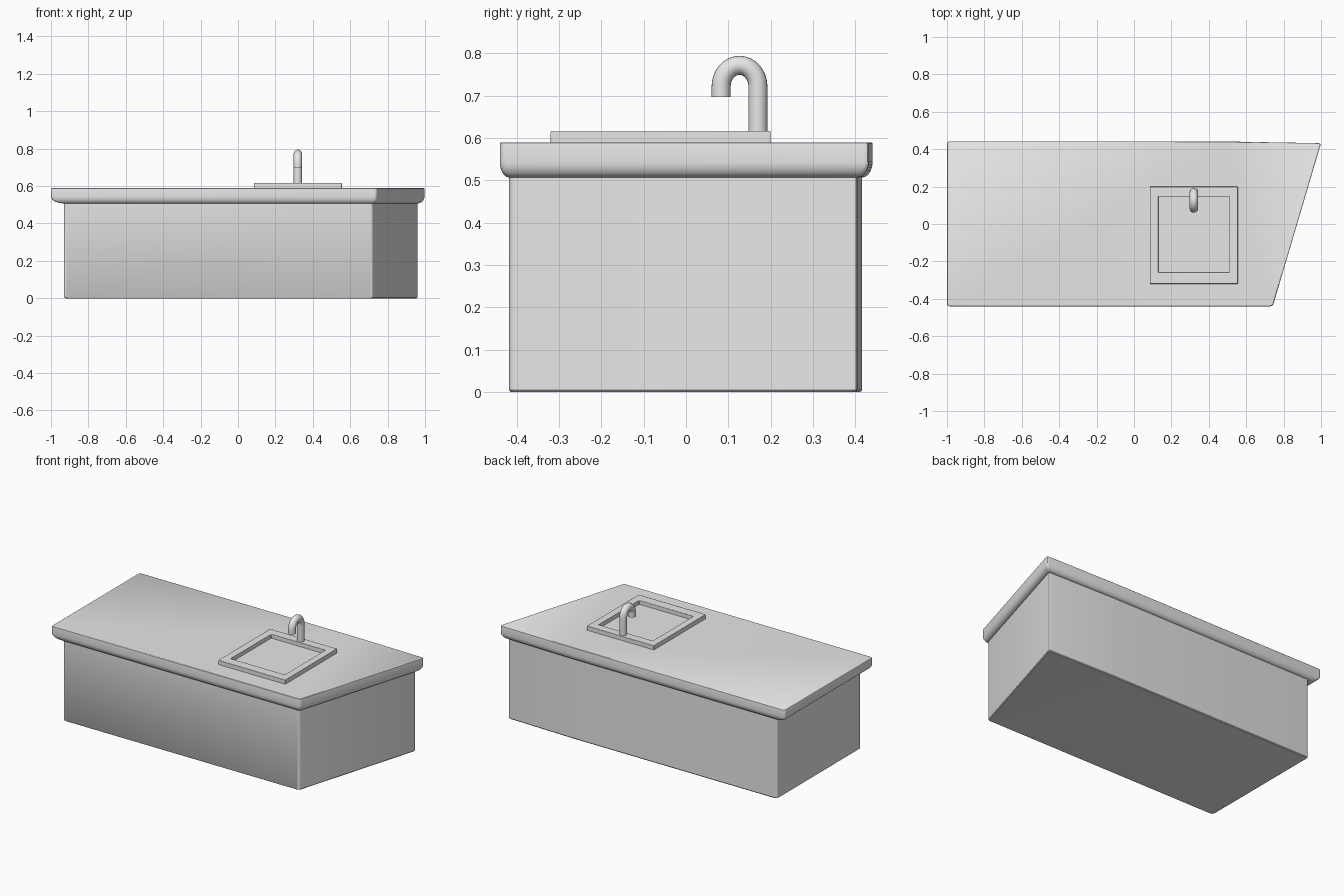
import bpy, bmesh, math
from mathutils import Vector

cube = bpy.data.objects.get("Cube")
if cube:
    bpy.data.objects.remove(cube, do_unlink=True)

grey = bpy.data.materials.new("light grey")
grey.use_nodes = True
grey.diffuse_color = (0.8, 0.8, 0.8, 1)
for node in grey.node_tree.nodes:
    if node.type == 'BSDF_PRINCIPLED':
        node.inputs["Base Color"].default_value = (0.8, 0.8, 0.8, 1)


def rounded(corners, radius, steps=4):
    """Outline with every corner replaced by a small curve."""
    pts = [Vector(c) for c in corners]
    out = []
    for i, p in enumerate(pts):
        a = p + (pts[i - 1] - p).normalized() * radius
        b = p + (pts[(i + 1) % len(pts)] - p).normalized() * radius
        for k in range(steps + 1):
            t = k / steps
            out.append(a * (1 - t) ** 2 + p * 2 * t * (1 - t) + b * t ** 2)
    return out


def finish(obj, angle=35):
    obj.data.materials.append(grey)
    bpy.ops.object.select_all(action='DESELECT')
    obj.select_set(True)
    bpy.context.view_layer.objects.active = obj
    bpy.ops.object.shade_smooth_by_angle(angle=math.radians(angle))


def loft(name, rings, closed=False):
    """Skin a stack of rings; cap the ends, or join last ring to first."""
    bm = bmesh.new()
    loops = [[bm.verts.new(p) for p in ring] for ring in rings]
    pairs = list(zip(loops, loops[1:]))
    if closed:
        pairs.append((loops[-1], loops[0]))
    else:
        bm.faces.new(loops[0])
        bm.faces.new(loops[-1])
    for lo, hi in pairs:
        n = len(lo)
        for i in range(n):
            j = (i + 1) % n
            bm.faces.new((lo[i], lo[j], hi[j], hi[i]))
    bmesh.ops.recalc_face_normals(bm, faces=bm.faces)
    mesh = bpy.data.meshes.new(name)
    bm.to_mesh(mesh)
    bm.free()
    obj = bpy.data.objects.new(name, mesh)
    bpy.context.collection.objects.link(obj)
    return obj


# Plan outlines of the cabinet and the overhanging counter, one end slanted
body_plan = rounded([(-0.93, -0.418), (0.72, -0.418), (0.963, 0.405),
                     (0.5, 0.416), (-0.93, 0.416)], 0.014)
top_plan = rounded([(-1, -0.44), (0.742, -0.44), (1, 0.432),
                    (0.5, 0.441), (-1, 0.441)], 0.014)


def ring(t, z):
    """Blend from cabinet plan (0) to counter plan (1) at height z."""
    return [(*a.lerp(b, t), z) if t >= 0 else (*(a + (a - b) * -t), z)
            for a, b in zip(body_plan, top_plan)]


# Cabinet
finish(loft("cabinet", [ring(-0.15, 0), ring(0, 0.005), ring(0, 0.52)]))

# Counter with a rounded underside
lip = []
for k in range(9):
    a = math.pi / 2 * k / 8
    lip.append(ring(math.sin(a), 0.545 - 0.038 * math.cos(a)))
finish(loft("counter", lip + [ring(1, 0.583), ring(0.97, 0.588), ring(0.88, 0.59)]))


# Sink rim
def rect(x0, x1, y0, y1, z):
    return [(x0, y0, z), (x1, y0, z), (x1, y1, z), (x0, y1, z)]


outer, inner = (0.085, 0.555, -0.32, 0.2), (0.13, 0.51, -0.26, 0.147)
rim = loft("sink_rim", [rect(*outer, 0.585), rect(*outer, 0.617),
                        rect(*inner, 0.617), rect(*inner, 0.585)], closed=True)
bevel = rim.modifiers.new("soft edges", 'BEVEL')
bevel.width = 0.003
bevel.segments = 2
finish(rim)

# Faucet: round tube swept along a hooked path
path = [(0.17, 0.605), (0.17, 0.67)]
for k in range(17):
    a = math.pi * k / 16
    path.append((0.1265 + 0.0435 * math.cos(a), 0.722 + 0.05 * math.sin(a)))
path.append((0.083, 0.697))
tube = []
for i, (y, z) in enumerate(path):
    before, after = path[max(i - 1, 0)], path[min(i + 1, len(path) - 1)]
    along = Vector((0, after[0] - before[0], after[1] - before[1])).normalized()
    side = Vector((1, 0, 0))
    up = along.cross(side)
    tube.append([Vector((0.32, y, z)) + 0.0225 * (side * math.cos(b) + up * math.sin(b))
                 for b in (math.tau * s / 20 for s in range(20))])
finish(loft("faucet", tube), 45)
